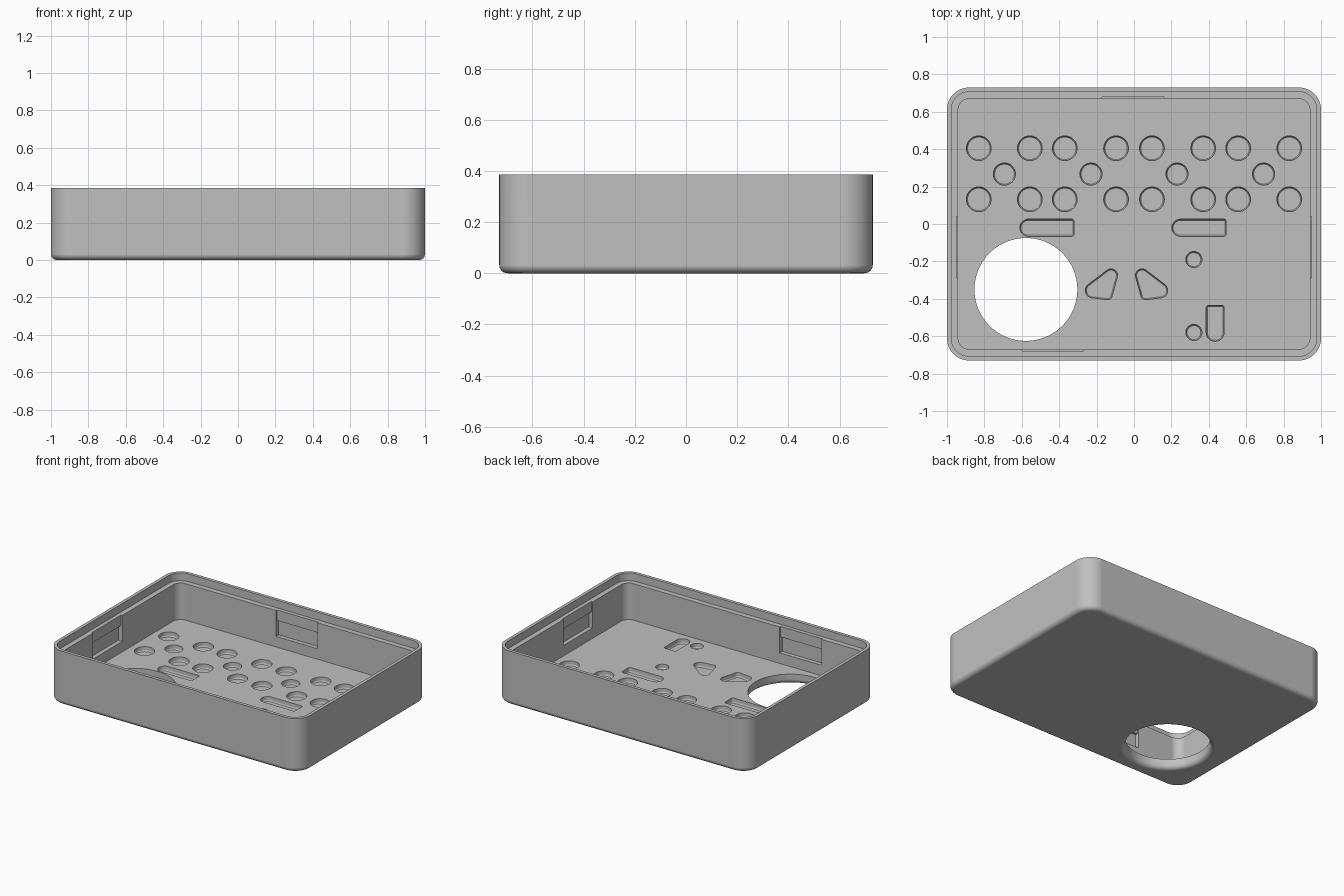
import bpy, bmesh
from math import sin, cos, pi
from mathutils import Matrix

HALF_X, HALF_Y, HEIGHT = 1.0, 0.73, 0.385
CORNER, FILLET = 0.12, 0.032
FLOOR, POCKET_Z = 0.07, 0.035
LEDGE_Z, LIP, WALL = 0.33, 0.023, 0.06

old = bpy.data.objects.get("Cube")
if old:
    bpy.data.objects.remove(old, do_unlink=True)

grey = bpy.data.materials.new("plain grey")
grey.use_nodes = True
colour = (0.53, 0.53, 0.53, 1)
grey.diffuse_color = colour
grey.node_tree.nodes["Principled BSDF"].inputs["Base Color"].default_value = colour


def outline(discs, inset, steps):
    """Rounded convex outline wrapped around discs (x, y, radius)."""
    points = []
    for i in range(steps):
        a = 2 * pi * (i + 0.5) / steps
        x, y, r = max(discs, key=lambda d: d[0] * cos(a) + d[1] * sin(a) + d[2])
        points.append((x + (r - inset) * cos(a), y + (r - inset) * sin(a)))
    return points


def loft(bm, discs, rings, steps=48):
    """Closed solid through rings of (inset, z)."""
    loops = [[bm.verts.new((x, y, z)) for x, y in outline(discs, inset, steps)]
             for inset, z in rings]
    for low, high in zip(loops, loops[1:]):
        for i in range(steps):
            j = (i + 1) % steps
            bm.faces.new((low[i], low[j], high[j], high[i]))
    bm.faces.new(loops[0][::-1])
    bm.faces.new(loops[-1])


def make_object(name, bm):
    bmesh.ops.recalc_face_normals(bm, faces=bm.faces)
    mesh = bpy.data.meshes.new(name)
    bm.to_mesh(mesh)
    bm.free()
    mesh.materials.append(grey)
    obj = bpy.data.objects.new(name, mesh)
    bpy.context.collection.objects.link(obj)
    return obj


def box_discs(x0, x1, y0, y1, r):
    return [(x, y, r) for x in (x0 + r, x1 - r) for y in (y0 + r, y1 - r)]


# Open tray: filleted base, outer wall, rim, ledge, inner wall, floor
arc = [pi / 2 * i / 6 for i in range(7)]
rings = [(FILLET * (1 - sin(t)), FILLET * (1 - cos(t))) for t in arc]
rings += [(0, HEIGHT), (LIP, HEIGHT), (LIP, LEDGE_Z), (WALL, LEDGE_Z), (WALL, FLOOR)]
bm = bmesh.new()
loft(bm, box_discs(-HALF_X, HALF_X, -HALF_Y, HALF_Y, CORNER), rings, 96)
tray = make_object("tray", bm)

# Blind pockets in the floor
pockets = []
for x in (0.096, 0.37, 0.557, 0.83):
    pockets += [[(s * x, y, 0.066)] for s in (-1, 1) for y in (0.405, 0.132)]
pockets += [[(s * x, 0.267, 0.059)] for s in (-1, 1) for x in (0.23, 0.693)]
pockets += [[(0.32, y, 0.043)] for y in (-0.19, -0.58)]
# Slots with one round end
for x in (-0.61, 0.203):
    pockets.append([(x + 0.046, -0.02, 0.046)]
                   + box_discs(x + 0.05, x + 0.29, -0.066, 0.026, 0.014))
pockets.append([(0.434, -0.579, 0.048)] + box_discs(0.386, 0.482, -0.57, -0.435, 0.014))
# Mirrored pair of rounded triangles
triangle = [(-0.22, -0.355, 0.04), (-0.123, -0.275, 0.035), (-0.142, -0.38, 0.025)]
pockets += [triangle, [(-0.08 - x, y, r) for x, y, r in triangle]]

bm = bmesh.new()
r = 0.012
pocket_rings = [(r * (1 - sin(t)), POCKET_Z + r * (1 - cos(t))) for t in arc[::2]]
for discs in pockets:
    loft(bm, discs, pocket_rings + [(0, 0.1)])
pocket_cutter = make_object("pocket_cutter", bm)

# Large through hole, flared underneath
bm = bmesh.new()
hole_rings = [(-FILLET, -0.02)]
hole_rings += [(-FILLET * (1 - sin(t)), FILLET * (1 - cos(t))) for t in arc]
loft(bm, [(-0.578, -0.35, 0.275)], hole_rings + [(0, 0.12)], 96)
hole_cutter = make_object("hole_cutter", bm)

# Latch recesses: shallow lead-in above, deeper catch below
bm = bmesh.new()
latch = [(-0.02, 0.145), (0.03, 0.145), (0.03, 0.255),
         (0.01, 0.255), (0.01, 0.35), (-0.02, 0.35)]


def add_latch(wall, angle, centre):
    turn = Matrix.Rotation(angle, 3, 'Z')
    ends = [[bm.verts.new(turn @ Matrix.Translation((wall + d, centre + s, z)).translation)
             for d, z in latch] for s in (-0.165, 0.165)]
    n = len(latch)
    for i in range(n):
        j = (i + 1) % n
        bm.faces.new((ends[0][i], ends[0][j], ends[1][j], ends[1][i]))
    bm.faces.new(ends[0][::-1])
    bm.faces.new(ends[1])


add_latch(HALF_X - WALL, 0, -0.125)
add_latch(HALF_X - WALL, pi, 0.125)
add_latch(HALF_Y - WALL, pi / 2, 0.005)
add_latch(HALF_Y - WALL, -pi / 2, -0.435)
latch_cutter = make_object("latch_cutter", bm)

# Cut everything, then drop the cutters
bpy.ops.object.select_all(action='DESELECT')
bpy.context.view_layer.objects.active = tray
tray.select_set(True)
for cutter in (pocket_cutter, hole_cutter, latch_cutter):
    cutter.hide_render = True
    mod = tray.modifiers.new("cut", 'BOOLEAN')
    mod.operation = 'DIFFERENCE'
    mod.solver = 'EXACT'
    mod.object = cutter
    bpy.ops.object.modifier_apply(modifier=mod.name)
    bpy.data.objects.remove(cutter, do_unlink=True)

# Smooth fillets with flat walls kept flat
bpy.ops.object.shade_smooth_by_angle(angle=pi / 6)
weighted = tray.modifiers.new("flat walls", 'WEIGHTED_NORMAL')
weighted.keep_sharp = True
